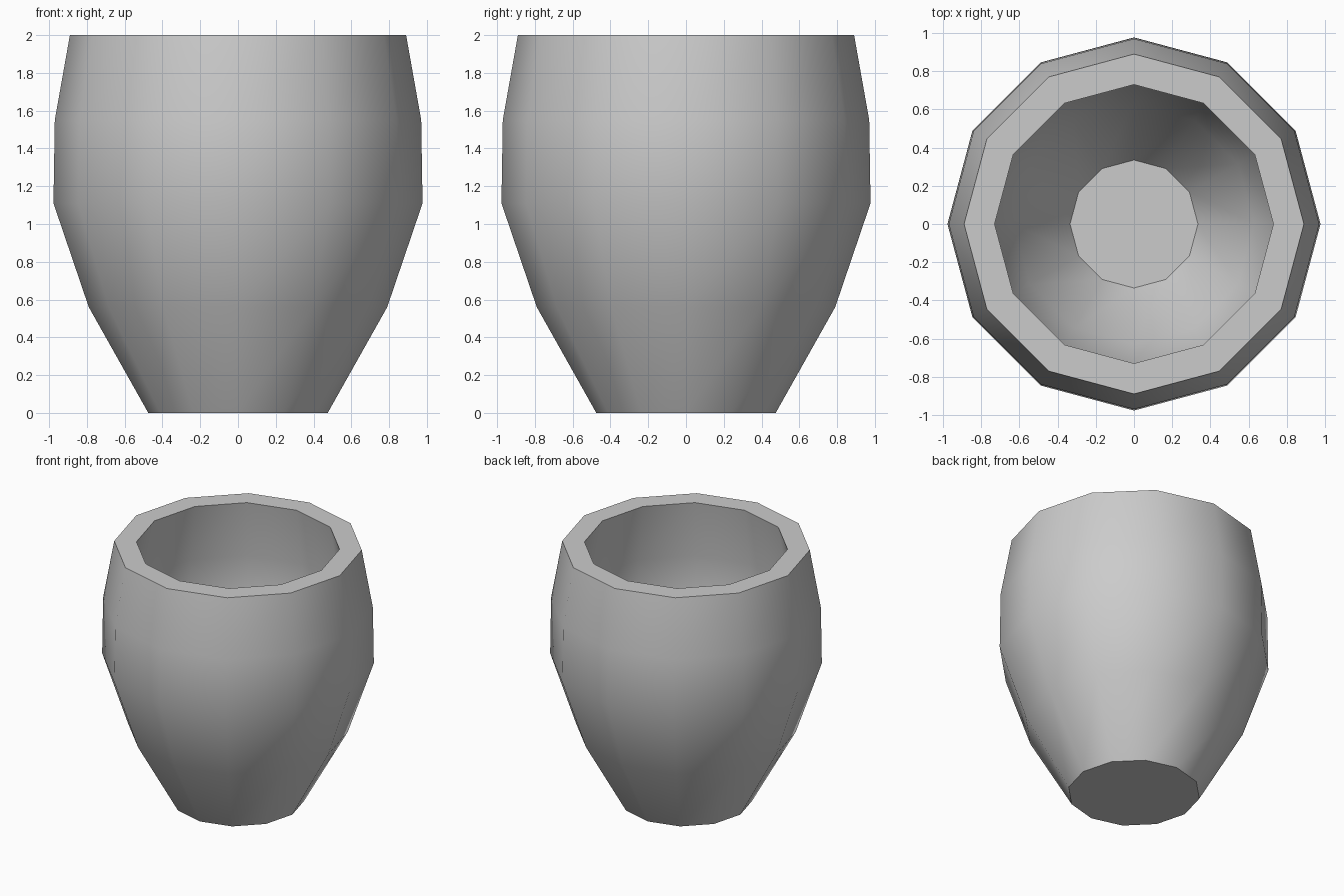
import bpy, bmesh, math

cube = bpy.data.objects.get("Cube")
if cube:
    bpy.data.objects.remove(cube, do_unlink=True)

SIDES = 12

# Plain grey clay
clay = bpy.data.materials.new("grey clay")
clay.use_nodes = True
colour = (0.6, 0.6, 0.6, 1)
clay.diffuse_color = colour
clay.node_tree.nodes["Principled BSDF"].inputs["Base Color"].default_value = colour

# Radius and height, from the base up the outside, over the rim and down inside
profile = [(0.475, 0), (0.79, 0.56), (0.977, 1.11), (0.97, 1.55), (0.89, 2),
           (0.73, 2), (0.80, 1.55), (0.805, 1.14), (0.63, 0.65), (0.335, 0.22)]

bm = bmesh.new()
rings = []
for radius, height in profile:
    ring = []
    for i in range(SIDES):
        angle = math.tau * i / SIDES
        ring.append(bm.verts.new((radius * math.cos(angle), radius * math.sin(angle), height)))
    rings.append(ring)

# Walls and rim
for low, high in zip(rings, rings[1:]):
    for i in range(SIDES):
        j = (i + 1) % SIDES
        bm.faces.new((low[i], low[j], high[j], high[i]))

# Underside and inner floor
bm.faces.new(rings[0][::-1])
bm.faces.new(rings[-1])
bmesh.ops.recalc_face_normals(bm, faces=bm.faces)

mesh = bpy.data.meshes.new("pot")
bm.to_mesh(mesh)
bm.free()
mesh.materials.append(clay)
pot = bpy.data.objects.new("pot", mesh)
bpy.context.collection.objects.link(pot)

# Smooth walls with crisp rim and floor edges
bpy.ops.object.select_all(action="DESELECT")
pot.select_set(True)
bpy.context.view_layer.objects.active = pot
bpy.ops.object.shade_smooth_by_angle(angle=math.radians(40))
